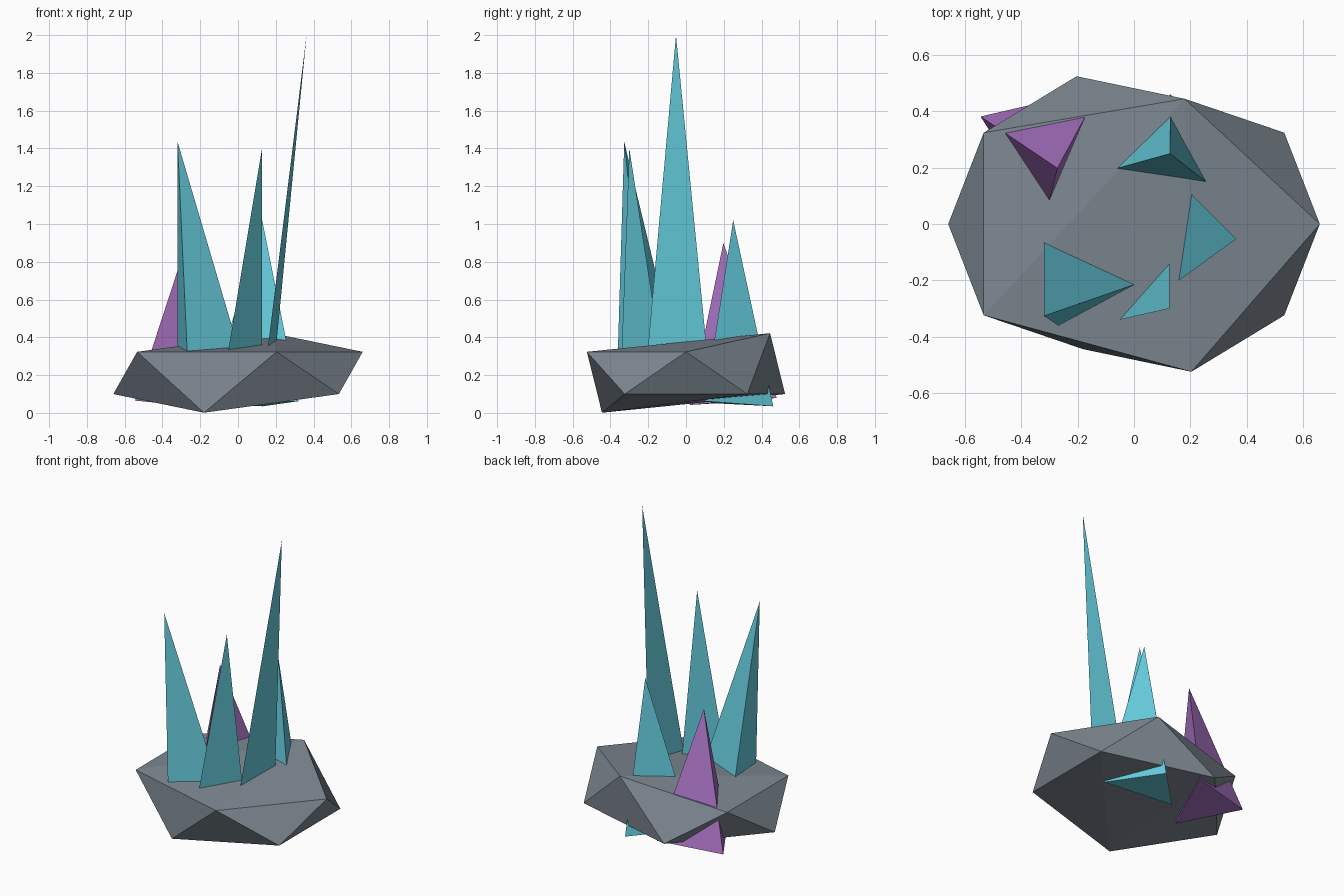
import bpy, bmesh
from mathutils import Vector

if "Cube" in bpy.data.objects:
    bpy.data.objects.remove(bpy.data.objects["Cube"])


def material(name, rgb):
    m = bpy.data.materials.new(name)
    m.diffuse_color = (*rgb, 1)
    m.use_nodes = True
    m.node_tree.nodes["Principled BSDF"].inputs["Base Color"].default_value = m.diffuse_color
    return m


STONE = material("stone", (0.21, 0.25, 0.29))
CYAN = material("cyan_crystal", (0.13, 0.6, 0.72))
PURPLE = material("purple_crystal", (0.4, 0.17, 0.55))


def add_object(name, bm, mat):
    me = bpy.data.meshes.new(name)
    bm.to_mesh(me)
    bm.free()
    me.materials.append(mat)
    ob = bpy.data.objects.new(name, me)
    bpy.context.collection.objects.link(ob)
    return ob


# Rock base: squashed icosahedron, each pole collapsed into one ring neighbour
bm = bmesh.new()
bmesh.ops.create_icosphere(bm, subdivisions=1, radius=1)
for s in (1, -1):
    ring = Vector((0.276, 0.851, 0.447)) * s
    pole = min(bm.verts, key=lambda v: (v.co - Vector((0, 0, s))).length)
    near = min(bm.verts, key=lambda v: (v.co - ring).length)
    bmesh.ops.pointmerge(bm, verts=[pole, near],
                         merge_co=Vector((0.244, 0.721, 0.842)) * s)
for v in bm.verts:
    v.co = (v.co.x * 0.738, v.co.y * 0.617, v.co.z * 0.25 + 0.2115)
bmesh.ops.recalc_face_normals(bm, faces=bm.faces[:])
add_object("rock_base", bm, STONE)


# Crystals: a spike from two feet (thin shard) or three feet (pyramid)
def crystal(name, mat, apex, *feet):
    bm = bmesh.new()
    tip = bm.verts.new(apex)
    base = [bm.verts.new(f) for f in feet]
    if len(base) == 2:
        bm.faces.new((tip, *base))
    else:
        bm.faces.new(base)
        for i in range(3):
            bm.faces.new((base[i], base[i - 1], tip))
        bmesh.ops.recalc_face_normals(bm, faces=bm.faces[:])
    add_object(name, bm, mat)


crystal("tall_shard", CYAN, (0.363, -0.053, 2.0),
        (0.134, -0.219, 0.15), (0.182, 0.128, 0.15))
crystal("front_shard", CYAN, (0.127, -0.3, 1.4),
        (-0.081, -0.347, 0.15), (0.127, -0.108, 0.15))
crystal("left_crystal", CYAN, (-0.32, -0.327, 1.435),
        (-0.32, -0.017, 0.15), (0.059, -0.195, 0.15), (-0.261, -0.366, 0.15))
crystal("back_crystal", CYAN, (0.128, 0.25, 1.02),
        (-0.16, 0.17, 0.05), (0.13, 0.462, 0.035), (0.32, 0.1, 0.062))
crystal("purple_crystal", PURPLE, (-0.272, 0.198, 0.9),
        (-0.545, 0.382, 0.065), (-0.12, 0.48, 0.08), (-0.317, 0.02, 0.042))
